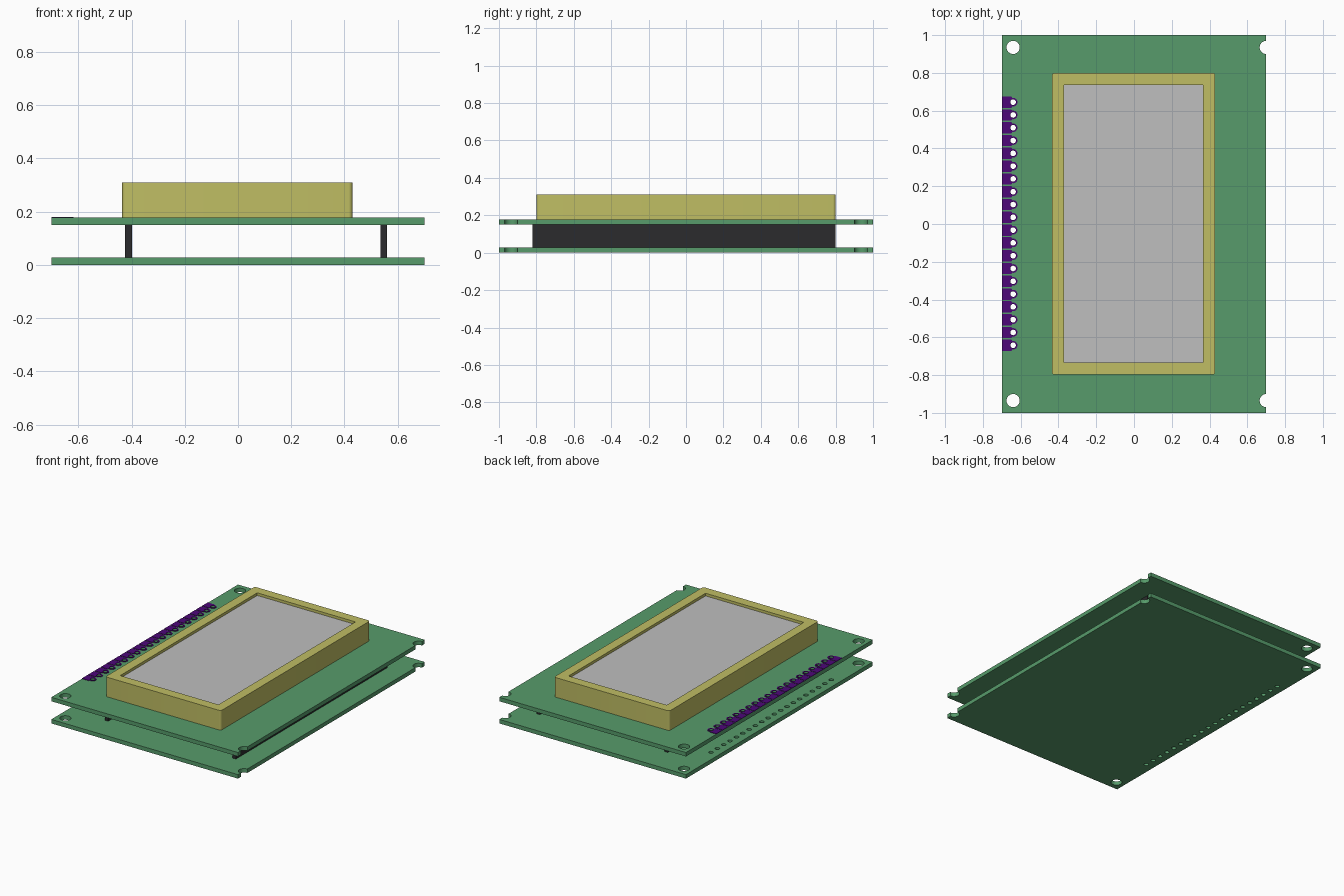
import bpy, bmesh, math

if "Cube" in bpy.data.objects:
    bpy.data.objects.remove(bpy.data.objects["Cube"])


def material(name, rgb):
    m = bpy.data.materials.new(name)
    m.use_nodes = True
    m.diffuse_color = (*rgb, 1)
    bsdf = next(n for n in m.node_tree.nodes if n.type == 'BSDF_PRINCIPLED')
    bsdf.inputs["Base Color"].default_value = (*rgb, 1)
    return m


GREEN = material("board green", (0.095, 0.33, 0.146))
YELLOW = material("bezel yellow", (0.527, 0.515, 0.127))
GREY = material("screen grey", (0.52, 0.52, 0.52))
PURPLE = material("label purple", (0.075, 0.002, 0.19))
BLACK = material("strip black", (0.024, 0.024, 0.026))


def arc(cx, cy, r, a0=0, a1=360, n=24):
    """Points on an arc; a full circle leaves out the repeated end point."""
    last = n if a1 - a0 == 360 else n + 1
    angles = [math.radians(a0 + (a1 - a0) * i / n) for i in range(last)]
    return [(cx + r * math.cos(a), cy + r * math.sin(a)) for a in angles]


def rect(x0, x1, y0, y1, r=0.0):
    """Rectangle outline, with rounded corners if r is given."""
    if not r:
        return [(x0, y0), (x1, y0), (x1, y1), (x0, y1)]
    return (arc(x0 + r, y0 + r, r, 180, 270, 6) + arc(x1 - r, y0 + r, r, 270, 360, 6)
            + arc(x1 - r, y1 - r, r, 0, 90, 6) + arc(x0 + r, y1 - r, r, 90, 180, 6))


def plate(name, loops, z0, z1, mat):
    """Flat plate from outline and hole loops, extruded from z0 to z1."""
    curve = bpy.data.curves.new(name, 'CURVE')
    curve.dimensions = '2D'
    curve.fill_mode = 'BOTH'
    curve.extrude = (z1 - z0) / 2
    for pts in loops:
        s = curve.splines.new('POLY')
        s.points.add(len(pts) - 1)
        for p, (x, y) in zip(s.points, pts):
            p.co = (x, y, 0, 1)
        s.use_cyclic_u = True
    tmp = bpy.data.objects.new(name + "_curve", curve)
    bpy.context.collection.objects.link(tmp)
    bpy.context.view_layer.update()
    mesh = bpy.data.meshes.new_from_object(tmp.evaluated_get(bpy.context.evaluated_depsgraph_get()))
    bpy.data.objects.remove(tmp)
    # Weld the caps to the walls
    bm = bmesh.new()
    bm.from_mesh(mesh)
    bmesh.ops.remove_doubles(bm, verts=bm.verts, dist=1e-5)
    bmesh.ops.recalc_face_normals(bm, faces=bm.faces)
    bmesh.ops.translate(bm, verts=bm.verts, vec=(0, 0, (z0 + z1) / 2))
    bm.to_mesh(mesh)
    bm.free()
    mesh.materials.clear()
    mesh.materials.append(mat)
    ob = bpy.data.objects.new(name, mesh)
    bpy.context.collection.objects.link(ob)
    bpy.ops.object.select_all(action='DESELECT')
    ob.select_set(True)
    bpy.context.view_layer.objects.active = ob
    bpy.ops.object.shade_smooth_by_angle(angle=math.radians(35))
    return ob


PIN_X, PIN_R, HOLE_R, HOLE_Y = -0.64, 0.015, 0.035, 0.935
PIN_YS = [0.645 - i * 1.287 / 19 for i in range(20)]

# Two circuit boards with corner holes, edge notches and a row of pin holes
outline = [(-0.7, -1), (0.7, -1)]
for y in (-HOLE_Y, HOLE_Y):
    outline += arc(0.7, y, HOLE_R, 270, 90, 12)
outline += [(0.7, 1), (-0.7, 1)]
holes = [arc(PIN_X, s * HOLE_Y, HOLE_R) for s in (-1, 1)]
holes += [arc(PIN_X, y, PIN_R, n=16) for y in PIN_YS]
plate("lower_board", [outline] + holes, 0.0, 0.027, GREEN)
plate("upper_board", [outline] + holes, 0.15, 0.177, GREEN)

# Long spacer strips between the boards
for name, x in (("right_spacer_strip", -0.411), ("left_spacer_strip", 0.547)):
    plate(name, [rect(x - 0.0125, x + 0.0125, -0.822, 0.8)], 0.026, 0.151, BLACK)

# Display: raised bezel frame around a slightly sunken screen
window = rect(-0.371, 0.366, -0.732, 0.736)
plate("display_bezel", [rect(-0.435, 0.43, -0.798, 0.8, 0.015), window], 0.176, 0.31, YELLOW)
plate("display_screen", [window], 0.18, 0.292, GREY)

# Pin labels: a tab running from the board edge to a ring around each hole
for i, y in enumerate(PIN_YS):
    tab = [(-0.7, y + 0.03), (-0.7, y - 0.03), (-0.648, y - 0.03)]
    tab += arc(PIN_X, y, 0.023, -105, 105, 14) + [(-0.648, y + 0.03)]
    plate(f"pin_label_{i + 1}", [tab, arc(PIN_X, y, PIN_R, n=16)], 0.1765, 0.18, PURPLE)
